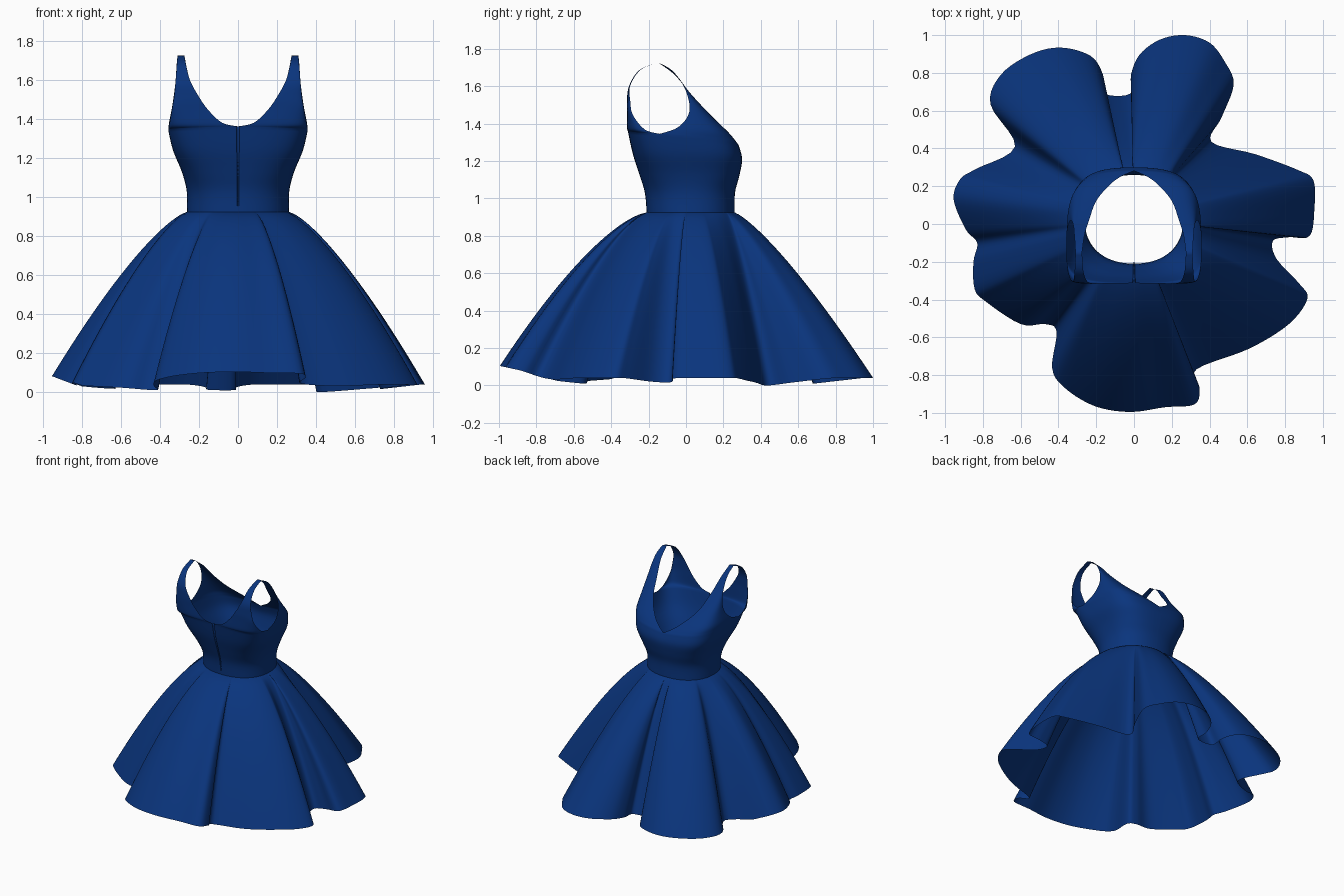
import bpy, bmesh, math
from mathutils import Vector

if "Cube" in bpy.data.objects:
    bpy.data.objects.remove(bpy.data.objects["Cube"])

blue = bpy.data.materials.new("navy_blue_cloth")
blue.diffuse_color = (0.003, 0.035, 0.205, 1)
blue.use_nodes = True
blue.node_tree.nodes["Principled BSDF"].inputs["Base Color"].default_value = blue.diffuse_color


def spline(pts, steps, closed=False):
    """Catmull-Rom samples through points of any dimension."""
    n, out = len(pts), []
    for i in range(n if closed else n - 1):
        ids = [(i + k) % n if closed else min(max(i + k, 0), n - 1) for k in (-1, 0, 1, 2)]
        a, b, c, d = (pts[j] for j in ids)
        for s in range(steps):
            t = s / steps
            out.append([0.5 * (2 * q + (r - p) * t + (2 * p - 5 * q + 4 * r - u) * t * t
                               + (3 * q - p - 3 * r + u) * t ** 3)
                        for p, q, r, u in zip(a, b, c, d)])
    if not closed:
        out.append(list(pts[-1]))
    return out


def add_grid(bm, rows, wrap=False):
    vs = [[bm.verts.new(p) for p in row] for row in rows]
    for r0, r1 in zip(vs, vs[1:]):
        n = len(r0)
        for j in range(n if wrap else n - 1):
            k = (j + 1) % n
            bm.faces.new((r0[j], r0[k], r1[k], r1[j]))


def finish(name, bm, angle):
    bmesh.ops.remove_doubles(bm, verts=bm.verts, dist=0.0005)
    bmesh.ops.recalc_face_normals(bm, faces=bm.faces)
    me = bpy.data.meshes.new(name)
    bm.to_mesh(me)
    bm.free()
    me.materials.append(blue)
    ob = bpy.data.objects.new(name, me)
    bpy.context.collection.objects.link(ob)
    bpy.ops.object.select_all(action='DESELECT')
    bpy.context.view_layer.objects.active = ob
    ob.select_set(True)
    bpy.ops.object.shade_smooth_by_angle(angle=math.radians(angle))
    return ob


# Bodice: each row joins centre/neckline (x,y,z) to side/armhole (x,y,z); last value is corner fullness
SIDE = [(.262, .025, .92), (.263, .02, 1.03), (.288, 0, 1.13), (.333, -.06, 1.24), (.358, -.14, 1.345)]
CHEST = [(0, .26, .92, *SIDE[0], .62), (0, .262, 1.03, *SIDE[1], .65),
         (0, .285, 1.12, *SIDE[2], .74), (0, .30, 1.21, *SIDE[3], .82),
         (0, .282, 1.28, *SIDE[4], .85),
         (.1, .232, 1.345, .354, -.04, 1.382, .8),
         (.195, .13, 1.446, .338, .018, 1.465, .7),
         (.238, .02, 1.564, .322, -.003, 1.58, .6),
         (.262, -.06, 1.66, .315, -.07, 1.68, .6),
         (.275, -.15, 1.727, .31, -.15, 1.727, .6)]
BACK = [(0, -.21, .92, *SIDE[0], .62), (0, -.22, 1.03, *SIDE[1], .65),
        (0, -.25, 1.13, *SIDE[2], .74), (0, -.285, 1.24, *SIDE[3], .82),
        (0, -.312, 1.364, *SIDE[4], .85),
        (.08, -.316, 1.382, .354, -.22, 1.368, .83),
        (.15, -.316, 1.445, .34, -.284, 1.446, .75),
        (.20, -.316, 1.515, .328, -.298, 1.52, .7),
        (.246, -.305, 1.6, .32, -.299, 1.6, .6),
        (.268, -.25, 1.685, .314, -.245, 1.685, .6),
        (.275, -.15, 1.727, .31, -.15, 1.727, .6)]


def panel(bm, table, groove):
    cols = [0, .008] + [i / 18 for i in range(1, 19)]
    rows = []
    # body below the neckline, then the strap part
    for nx, ny, nz, ax, ay, az, b in spline(table[:5], 5)[:-1] + spline(table[4:], 5):
        n, a = Vector((max(nx, 0), ny, nz)), Vector((ax, ay, az))
        corner = Vector((ax, ny, (nz + az) / 2))
        p, q = n.lerp(corner, b), a.lerp(corner, b)
        row = [n * (1 - t) ** 3 + p * 3 * t * (1 - t) ** 2 + q * 3 * t * t * (1 - t) + a * t ** 3
               for t in cols]
        if groove and nx <= 0.0001 and nz > .98:   # closure seam
            row[0].y += .018
        rows.append(row)
    add_grid(bm, rows)


bm = bmesh.new()
panel(bm, CHEST, False)
panel(bm, BACK, True)
bodice = finish("bodice", bm, 60)
mirror = bodice.modifiers.new("mirror", 'MIRROR')
mirror.merge_threshold = 0.0005

# Skirt: hem outline seen from above, with deep folds between the lobes
HEM = [(.955, .08), (.95, .23), (.87, .285), (.64, .37), (.41, .435), (.464, .565),
       (.528, .74), (.48, .86), (.40, .96), (.27, 1.0), (.137, .976), (.03, .897),
       (-.016, .79), (-.02, .69), (-.153, .69), (-.164, .79), (-.23, .89), (-.39, .934),
       (-.55, .897), (-.705, .79), (-.76, .633), (-.63, .41), (-.84, .29), (-.92, .237),
       (-.955, .13), (-.89, -.03), (-.83, -.10), (-.85, -.2), (-.844, -.343), (-.786, -.41),
       (-.6, -.53), (-.47, -.53), (-.41, -.57), (-.433, -.765), (-.364, -.87),
       (-.206, -.965), (-.02, -.995), (.164, -.97), (.32, -.955), (.348, -.87), (.33, -.77),
       (.61, -.66), (.82, -.53), (.918, -.396), (.876, -.317), (.755, -.185), (.735, -.09),
       (.82, -.07), (.93, -.063)]
hem = []
for x, y in spline(HEM, 5, True):
    r = math.hypot(x, y)
    z = .04 * min(max((r - .6) / .35, 0), 1)
    z += .065 * max(0, (-y - .7) / .3) + .04 * max(0, (-x - .8) / .15)
    hem.append(Vector((x, y, z)))
waist = []
for p in hem:
    a = math.atan2((p.y - .025) / .235, p.x / .262)
    c, s = math.cos(a), math.sin(a)
    k = (abs(c) ** 2.25 + abs(s) ** 2.25) ** (-1 / 2.25)   # slightly squared waist
    waist.append(Vector((.262 * c * k, .025 + .235 * s * k, .925)))
rows = []
for i in range(29):
    s = (i / 28) ** 1.3
    row = []
    for w, h in zip(waist, hem):
        f = s ** (.735 + .05 * h.y)
        row.append(Vector((w.x + (h.x - w.x) * f, w.y + (h.y - w.y) * f, w.z + (h.z - w.z) * s)))
    rows.append(row)
bm = bmesh.new()
add_grid(bm, rows, True)
finish("skirt", bm, 60)
